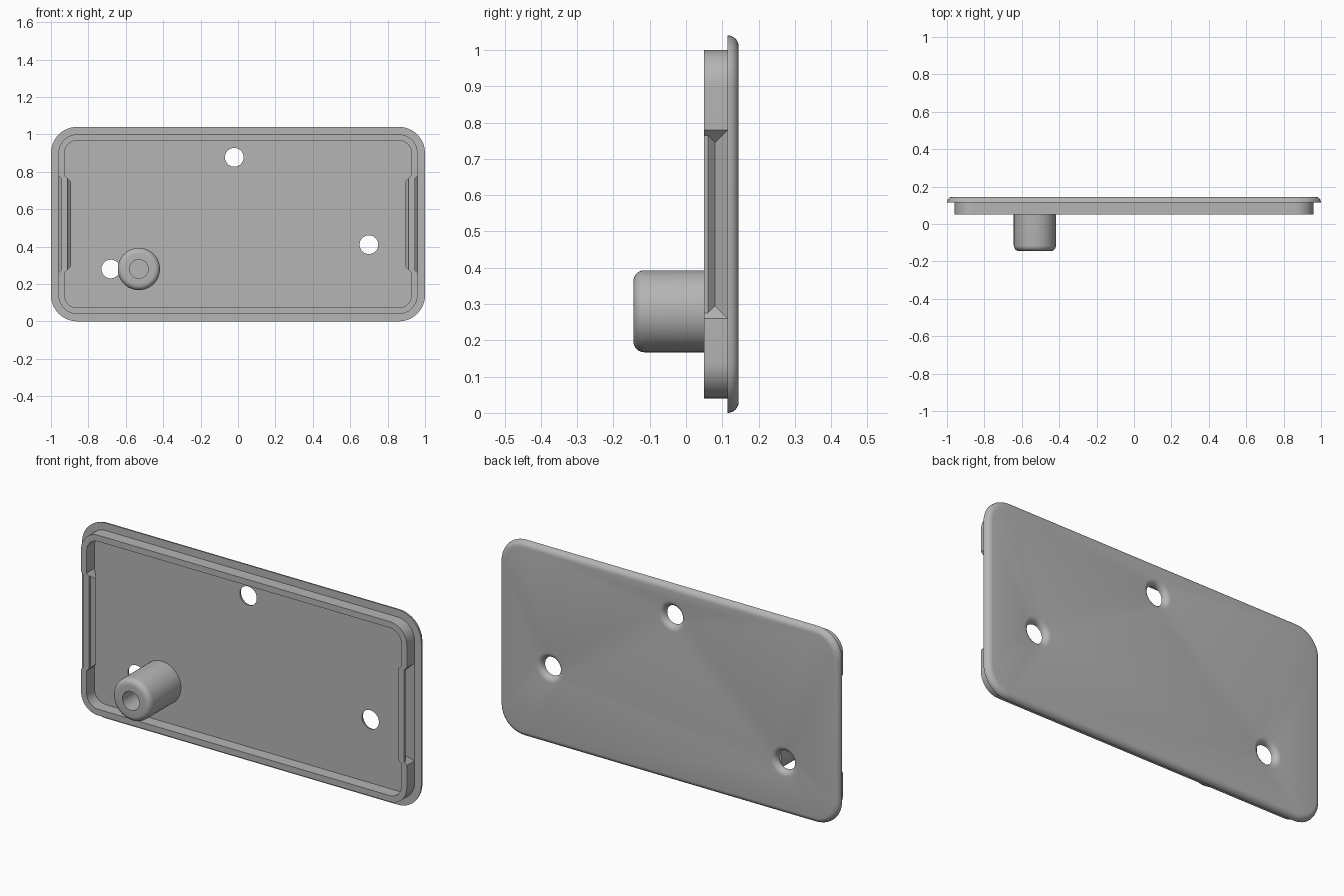
import bpy, bmesh, math
from math import cos, sin, pi

if "Cube" in bpy.data.objects:
    bpy.data.objects.remove(bpy.data.objects["Cube"])

MID = 0.52          # height of the panel centre
BACK, FLOOR = 0.145, 0.115
FILLET = BACK - FLOOR
STEPS = 6

grey = bpy.data.materials.new("plain grey")
grey.use_nodes = True
grey.diffuse_color = (0.46, 0.46, 0.46, 1)
grey.node_tree.nodes["Principled BSDF"].inputs["Base Color"].default_value = grey.diffuse_color


def rounded_rect(w, h, r, y, notch=None):
    """Rounded rectangle from one quarter mirrored; notch is a depth pressed into both sides."""
    arc = [i * pi / 24 for i in range(13)]
    quarter = [(w - r + r * cos(a), h - r + r * sin(a)) for a in arc]
    if notch is not None:
        quarter = [(w - notch, 0.26 - notch), (w, 0.26)] + quarter
    top = quarter + [(-x, z) for x, z in reversed(quarter)]
    full = top + [(-x, -z) for x, z in top]
    return [(x, y, MID + z) for x, z in full]


def circle(cx, cz, r, y, n=48):
    return [(cx + r * cos(2 * pi * i / n), y, cz + r * sin(2 * pi * i / n)) for i in range(n)]


def loft(bm, loops, closed=False):
    """Skin a stack of loops with quads and return the vertex rings."""
    rings = [[bm.verts.new(p) for p in loop] for loop in loops]
    pairs = list(zip(rings, rings[1:] + rings[:1]))
    for a, b in pairs if closed else pairs[:-1]:
        for i in range(len(a)):
            j = (i + 1) % len(a)
            bm.faces.new((a[i], a[j], b[j], b[i]))
    return rings


def ring_edges(bm, ring):
    return [bm.edges.get((v, ring[i - 1])) for i, v in enumerate(ring)]


def finish(bm, name):
    bmesh.ops.remove_doubles(bm, verts=bm.verts, dist=1e-5)
    bmesh.ops.recalc_face_normals(bm, faces=bm.faces)
    mesh = bpy.data.meshes.new(name)
    bm.to_mesh(mesh)
    bm.free()
    mesh.materials.append(grey)
    ob = bpy.data.objects.new(name, mesh)
    bpy.context.collection.objects.link(ob)
    bpy.ops.object.select_all(action='DESELECT')
    ob.select_set(True)
    bpy.context.view_layer.objects.active = ob
    bpy.ops.object.shade_smooth_by_angle(angle=math.radians(30))


# Quarter-round profile: (inset, y)
fillet = [(FILLET * (1 - cos(t)), FLOOR + FILLET * sin(t))
          for t in [i * pi / 2 / STEPS for i in range(STEPS + 1)]]

# Cover plate with a rounded back edge and three flared screw holes
bm = bmesh.new()
stacks = [loft(bm, [rounded_rect(1 - d, MID - d, 0.14 - d, y) for d, y in fillet])]
for cx, cz in ((-0.02, 0.877), (0.70, 0.41), (-0.68, 0.28)):
    stacks.append(loft(bm, [circle(cx, cz, 0.05 + d, y) for d, y in fillet]))
for end, facing in ((0, -1), (-1, 1)):
    edges = [e for s in stacks for e in ring_edges(bm, s[end])]
    bmesh.ops.triangle_fill(bm, edges=edges, use_beauty=True, normal=(0, facing, 0))
finish(bm, "cover_plate")

# Raised rim, with a V-shaped snap groove pressed into each side wall
bm = bmesh.new()
groove = [(0.05, 0.015), (0.06, 0.015), (0.08, 0.035), (FLOOR, 0)]
WALL = 0.033
outer = [rounded_rect(0.96, 0.48, 0.10, y, d) for y, d in groove]
inner = [rounded_rect(0.96 - WALL, 0.48 - WALL, 0.10 - WALL, y, d) for y, d in groove]
loft(bm, outer + inner[::-1], closed=True)
finish(bm, "snap_rim")

# Hollow post with a rounded front edge
bm = bmesh.new()
R, TIP, ROUND = 0.113, -0.145, 0.03
profile = [(R, FLOOR)]
for i in range(STEPS + 1):
    t = i * pi / 2 / STEPS
    profile.append((R - ROUND + ROUND * cos(t), TIP + ROUND - ROUND * sin(t)))
profile += [(0.05, TIP), (0.05, 0.10)]
rings = loft(bm, [circle(-0.53, 0.28, r, y) for r, y in profile])
bm.faces.new(rings[0])
bm.faces.new(rings[-1])
finish(bm, "hollow_post")
